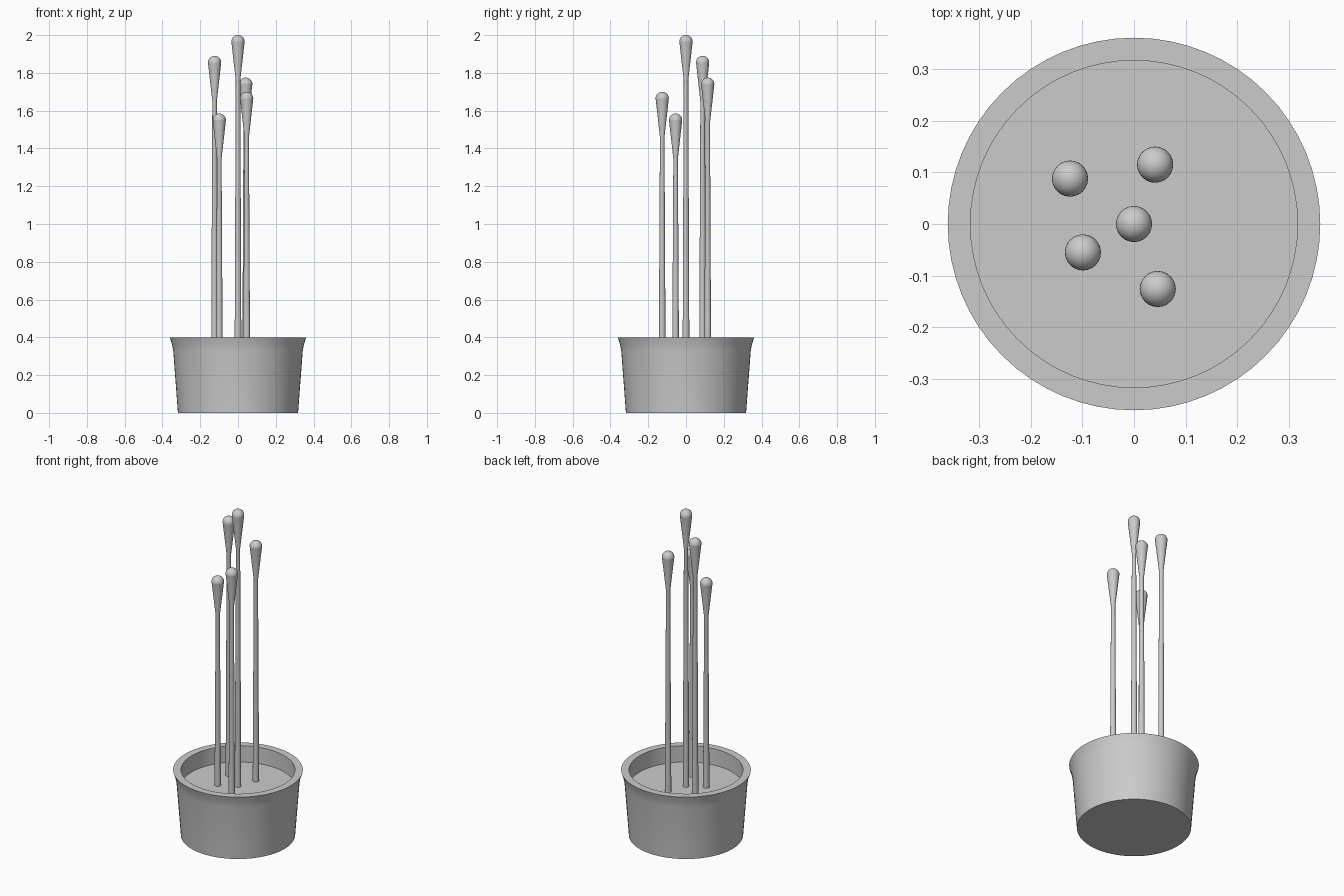
import bpy
import bmesh
import math

cube = bpy.data.objects.get("Cube")
if cube:
    bpy.data.objects.remove(cube, do_unlink=True)

grey = bpy.data.materials.new("plain_grey")
grey.use_nodes = True
colour = (0.6, 0.6, 0.6, 1)
grey.diffuse_color = colour
grey.node_tree.nodes["Principled BSDF"].inputs["Base Color"].default_value = colour


def finish(obj):
    obj.data.materials.clear()
    obj.data.materials.append(grey)
    bpy.ops.object.select_all(action="DESELECT")
    obj.select_set(True)
    bpy.context.view_layer.objects.active = obj
    bpy.ops.object.shade_smooth_by_angle(angle=math.radians(35))


def lathe(name, profile, sides, location=(0, 0, 0)):
    """Spin an (r, z) profile around the z axis."""
    bm = bmesh.new()
    verts = [bm.verts.new((r, 0, z)) for r, z in profile]
    edges = [bm.edges.new(pair) for pair in zip(verts, verts[1:])]
    bmesh.ops.spin(bm, geom=verts + edges, axis=(0, 0, 1), cent=(0, 0, 0),
                   angle=math.tau, steps=sides)
    bmesh.ops.remove_doubles(bm, verts=bm.verts, dist=1e-4)
    bmesh.ops.recalc_face_normals(bm, faces=bm.faces)
    mesh = bpy.data.meshes.new(name)
    bm.to_mesh(mesh)
    bm.free()
    obj = bpy.data.objects.new(name, mesh)
    obj.location = location
    bpy.context.collection.objects.link(obj)
    finish(obj)
    return obj


# Flared pot with a flat rim, straight inner wall and recessed filling
SOIL_Z = 0.3
lathe("pot", [(0, 0), (0.318, 0), (0.343, 0.33), (0.349, 0.362), (0.361, 0.4),
              (0.317, 0.4), (0.317, SOIL_Z), (0, SOIL_Z)], 64)

# Stems: x, y and height of the tip
stems = [(0, 0, 2.0), (-0.124, 0.088, 1.89), (0.041, 0.115, 1.775),
         (0.046, -0.126, 1.7), (-0.099, -0.055, 1.585)]
BULB_R = 0.035

for i, (x, y, top) in enumerate(stems, 1):
    middle = top - BULB_R
    # Slim stalk that swells into a long bud
    lathe(f"stem_{i}", [(0, SOIL_Z), (0.018, SOIL_Z), (0.012, top - 0.24),
                        (BULB_R, middle), (0, middle)], 24, (x, y, 0))
    # Round tip on the bud
    dome = [(BULB_R * math.cos(a), BULB_R * math.sin(a))
            for a in (math.pi / 2 * k / 8 for k in range(9))]
    lathe(f"bud_tip_{i}", dome, 24, (x, y, middle))
